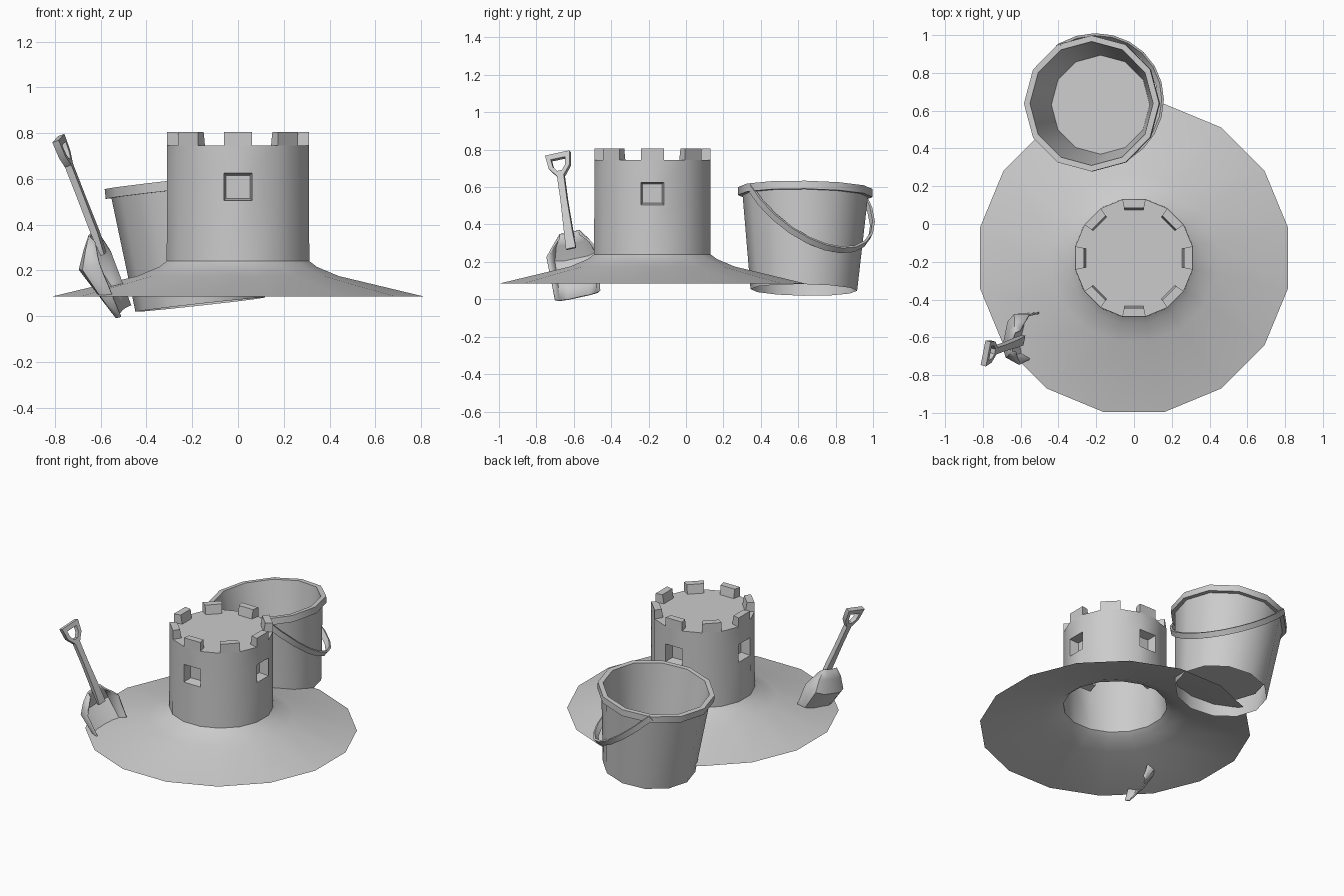
import bpy, bmesh, math
from mathutils import Vector

if "Cube" in bpy.data.objects:
    bpy.data.objects.remove(bpy.data.objects["Cube"])


def finish(bm, name, thickness=0.0, angle=40):
    bmesh.ops.recalc_face_normals(bm, faces=bm.faces)
    me = bpy.data.meshes.new(name)
    bm.to_mesh(me)
    bm.free()
    ob = bpy.data.objects.new(name, me)
    bpy.context.collection.objects.link(ob)
    bpy.ops.object.select_all(action='DESELECT')
    ob.select_set(True)
    bpy.context.view_layer.objects.active = ob
    bpy.ops.object.shade_smooth_by_angle(angle=math.radians(angle))
    if thickness:
        mod = ob.modifiers.new("thickness", 'SOLIDIFY')
        mod.thickness = thickness
        mod.offset = 0
    return ob


def loft(bm, sections, closed=True, caps=(False, False)):
    """Skin a list of point sections; returns vertex rows and face rows."""
    rows = [[bm.verts.new(p) for p in s] for s in sections]
    n = len(rows[0])
    faces = []
    for a, b in zip(rows, rows[1:]):
        faces.append([bm.faces.new((a[j], a[(j + 1) % n], b[(j + 1) % n], b[j]))
                      for j in range(n if closed else n - 1)])
    if caps[0]:
        bm.faces.new(rows[0])
    if caps[1]:
        bm.faces.new(rows[-1])
    return rows, faces


def ring(r, z, n, phase=0.0):
    return [Vector((r * math.cos(2 * math.pi * (j + phase) / n),
                    r * math.sin(2 * math.pi * (j + phase) / n), z)) for j in range(n)]


def box(bm, bottom, top):
    loft(bm, [bottom, top], caps=(True, True))


# Sand mound and tower, one open-bottomed skin with four recessed windows
N = 16
K = 1 / math.cos(math.pi / N)
CENTRE = Vector((0, -0.18, 0))
profile = [(0.815, 0.085), (0.44, 0.175), (0.345, 0.215), (0.312, 0.24),
           (0.31, 0.505), (0.31, 0.625), (0.31, 0.745)]
bm = bmesh.new()
rows, faces = loft(bm, [ring(r * K, z, N, -0.5) for r, z in profile], caps=(False, True))
for j in range(0, N, 4):
    f = faces[4][j]
    c = f.calc_center_median()
    outer = list(f.verts)
    inward = -Vector((c.x, c.y, 0)).normalized() * 0.06
    inner = [bm.verts.new(c + (v.co - c) * 0.84 + inward) for v in outer]
    bm.faces.remove(f)
    for i in range(4):
        k = (i + 1) % 4
        bm.faces.new((outer[i], outer[k], inner[k], inner[i]))
    bm.faces.new(inner)
finish(bm, "sand_tower_and_mound").location = CENTRE

# Battlements on every other side
bm = bmesh.new()
for j in range(0, N, 2):
    def quad(z, depth):
        o, i = ring(0.31 * K, z, N, -0.5), ring((0.31 - depth) * K, z, N, -0.5)
        k = (j + 1) % N
        return [o[j], o[k], i[k], i[j]]
    box(bm, quad(0.745, 0.055), quad(0.805, 0.045))
finish(bm, "battlements", angle=20).location = CENTRE

# Tilted bucket with a lip and a raised floor
bucket = [(0.285, 0), (0.335, 0.505), (0.36, 0.505), (0.36, 0.548),
          (0.328, 0.548), (0.262, 0.11)]
bm = bmesh.new()
loft(bm, [ring(r, z, 12) for r, z in bucket], caps=(False, True))
ob = finish(bm, "bucket")
ob.rotation_mode = 'QUATERNION'
ob.rotation_quaternion = Vector((0, 0, 1)).rotation_difference(Vector((-0.11, 0.015, 1)))
ob.location = (-0.165, 0.63, 0.05)

# Bucket handle: a flat band hanging from two points on the lip
p1, p2 = Vector((-0.04, 0.34, 0.60)), Vector((-0.40, 0.945, 0.56))
mid, u = (p1 + p2) / 2, (p1 - p2) / 2
drop = Vector((0.315, 0.185, -0.315))
normal = u.cross(drop).normalized()
sections = []
for i in range(13):
    t = math.pi * i / 12
    p = mid + u * math.cos(t) + drop * math.sin(t)
    out = (p - mid).normalized() * 0.007
    w = normal * 0.018
    sections.append([p + out + w, p + out - w, p - out - w, p - out + w])
bm = bmesh.new()
loft(bm, sections, caps=(True, True))
finish(bm, "bucket_handle")

# Shovel frame: origin at the tip, axis up the shaft, width, and back direction
TIP = Vector((-0.49, -0.58, 0.022))
AX = Vector((-0.295, -0.105, 0.755)).normalized()
W = Vector((0.2, 1, 0.2))
W = (W - AX * W.dot(AX)).normalized()
BACK = AX.cross(W)


def sp(w, s, d=0.0):
    return TIP + W * w + AX * s + BACK * d


# Scoop, open towards the tower
bm = bmesh.new()
scoop = [(0.0, 0.122, 0.03), (0.12, 0.128, 0.07), (0.25, 0.135, 0.108),
         (0.32, 0.105, 0.06), (0.37, 0.06, 0.022)]
sections = []
for s, hw, d in scoop:
    half = [(1.0, 0.0), (0.86, 0.75), (0.5, 1.0)]
    pts = [(-a, b) for a, b in half] + [(a, b) for a, b in reversed(half)]
    lip = s - 0.03 if s > 0.3 else s
    sections.append([sp(a * hw, s if b else lip, b * d) for a, b in pts])
loft(bm, sections, closed=False)
finish(bm, "shovel_scoop", thickness=0.01)

# Shaft
bm = bmesh.new()
loft(bm, [[sp(-h, s, -e), sp(h, s, -e), sp(h, s, d), sp(-h, s, d)]
          for s, h, e, d in ((0.27, 0.027, 0.008, 0.008), (0.37, 0.023, 0.015, 0.015),
                             (0.55, 0.018, 0.015, 0.015), (0.70, 0.019, 0.015, 0.015))],
     caps=(True, True))
finish(bm, "shovel_shaft", angle=30)

# Grip: a closed ring with a flat, tapering outline
bm = bmesh.new()


def outline(half):
    return half + [(-a, s) for a, s in reversed(half)]


outer = outline([(0.02, 0.69), (0.058, 0.74), (0.068, 0.818)])
inner = outline([(0.013, 0.717), (0.034, 0.745), (0.04, 0.788)])
tube = [[sp(*p, d) for p in loop] for loop, d in
        ((outer, -0.015), (outer, 0.015), (inner, 0.015), (inner, -0.015), (outer, -0.015))]
loft(bm, tube)
bmesh.ops.remove_doubles(bm, verts=bm.verts, dist=1e-5)
finish(bm, "shovel_grip", angle=30)
